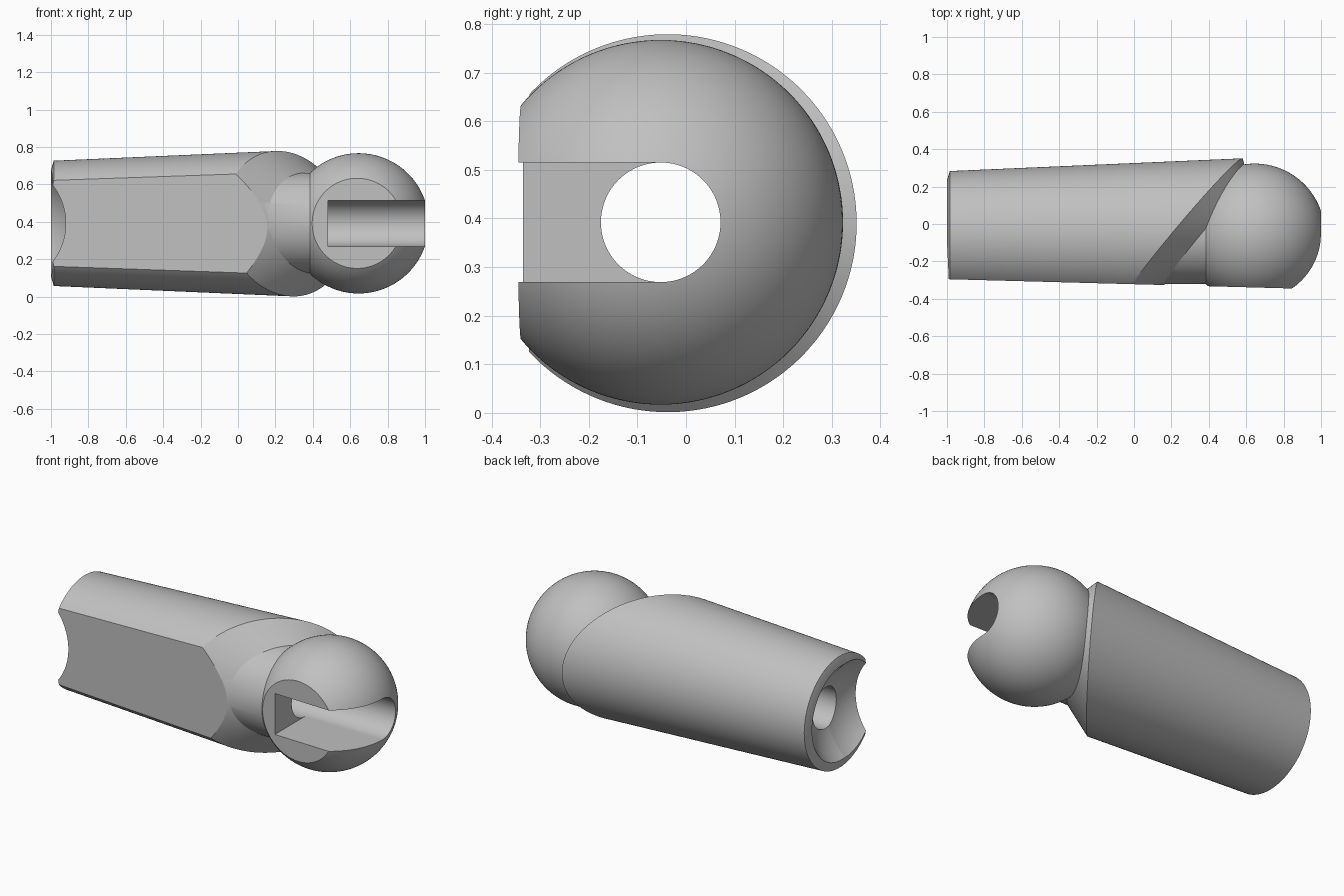
import bpy, bmesh, math
from mathutils import Vector

if "Cube" in bpy.data.objects:
    bpy.data.objects.remove(bpy.data.objects["Cube"], do_unlink=True)

AY, AZ = -0.052, 0.392          # long axis of the part
BALL_X, BALL_R = 0.645, 0.375
BORE_R, NECK_R = 0.123, 0.27
SIDES = 128

grey = bpy.data.materials.new("light_grey")
grey.use_nodes = True
colour = (0.53, 0.53, 0.53, 1)
grey.diffuse_color = colour
grey.node_tree.nodes["Principled BSDF"].inputs["Base Color"].default_value = colour


def finish(name, bm):
    bmesh.ops.recalc_face_normals(bm, faces=bm.faces)
    mesh = bpy.data.meshes.new(name)
    bm.to_mesh(mesh)
    bm.free()
    mesh.materials.append(grey)
    obj = bpy.data.objects.new(name, mesh)
    bpy.context.collection.objects.link(obj)
    return obj


def sphere(name, x, y, radius):
    bm = bmesh.new()
    bmesh.ops.create_uvsphere(bm, u_segments=SIDES, v_segments=SIDES // 2, radius=radius)
    bmesh.ops.translate(bm, verts=bm.verts, vec=(x, y, AZ))
    return finish(name, bm)


def box(name, low, high):
    bm = bmesh.new()
    bmesh.ops.create_cube(bm, size=1)
    low, high = Vector(low), Vector(high)
    for v in bm.verts:
        v.co = (low + high) / 2 + v.co * (high - low)
    return finish(name, bm)


def loft(name, rings):
    """Skin rings around the long axis; each ring gives (x, radius) for a direction."""
    bm = bmesh.new()
    loops = []
    for ring in rings:
        loop = []
        for i in range(SIDES):
            a = 2 * math.pi * i / SIDES
            c, s = math.cos(a), math.sin(a)
            x, r = ring(c, s)
            loop.append(bm.verts.new((x, AY + r * c, AZ + r * s)))
        loops.append(loop)
    for one, two in zip(loops, loops[1:]):
        for i in range(SIDES):
            j = (i + 1) % SIDES
            bm.faces.new((one[i], one[j], two[j], two[i]))
    bm.faces.new(loops[0])
    bm.faces.new(loops[-1])
    return finish(name, bm)


def combine(target, tool, operation):
    mod = target.modifiers.new("cut", "BOOLEAN")
    mod.operation, mod.solver, mod.object = operation, "EXACT", tool
    bpy.context.view_layer.objects.active = target
    bpy.ops.object.modifier_apply(modifier=mod.name)
    bpy.data.objects.remove(tool, do_unlink=True)


# Slope of the oblique shoulder plane in each direction round the axis
def slope(c, s):
    return 0.833 * c - 0.11 * s


def shoulder_edge(c, s):
    r = 0.3884 / (1 - 0.0435 * slope(c, s))
    return 0.243 + r * slope(c, s), r


def neck_edge(c, s):
    return 0.39 + NECK_R * slope(c, s), NECK_R


# Tapered body with bevelled rim, slanted shoulder and round neck
segment = loft("limb_segment", [
    lambda c, s: (-1.0, 0.285),
    lambda c, s: (-0.985, 0.335),
    shoulder_edge,
    neck_edge,
    lambda c, s: (BALL_X + 0.01, NECK_R),
])

# Ball joint
combine(segment, sphere("ball", BALL_X, AY, BALL_R), "UNION")

# Long flat on the front, slightly tapered
flat = box("flat_cutter", (-2, -2, -1), (2, 0, 2))
for v in flat.data.vertices:
    if v.co.y > -1:
        v.co.y = -0.295 - 0.027 * (v.co.x + 1)
combine(segment, flat, "DIFFERENCE")

# Cup for the next ball, widened towards the front
for shift in (0, -0.06):
    combine(segment, sphere("cup_cutter", -1.247, AY + shift, BALL_R), "DIFFERENCE")

# Through bore and the open slot in the ball
combine(segment, loft("bore_cutter", [lambda c, s: (-1.5, BORE_R),
                                      lambda c, s: (1.5, BORE_R)]), "DIFFERENCE")
combine(segment, box("slot_cutter", (0.48, -1, AZ - BORE_R), (1.5, AY, AZ + BORE_R)),
        "DIFFERENCE")

# Smooth shading with crisp edges
bpy.ops.object.select_all(action="DESELECT")
segment.select_set(True)
bpy.context.view_layer.objects.active = segment
bpy.ops.object.shade_smooth_by_angle(angle=math.radians(25))
